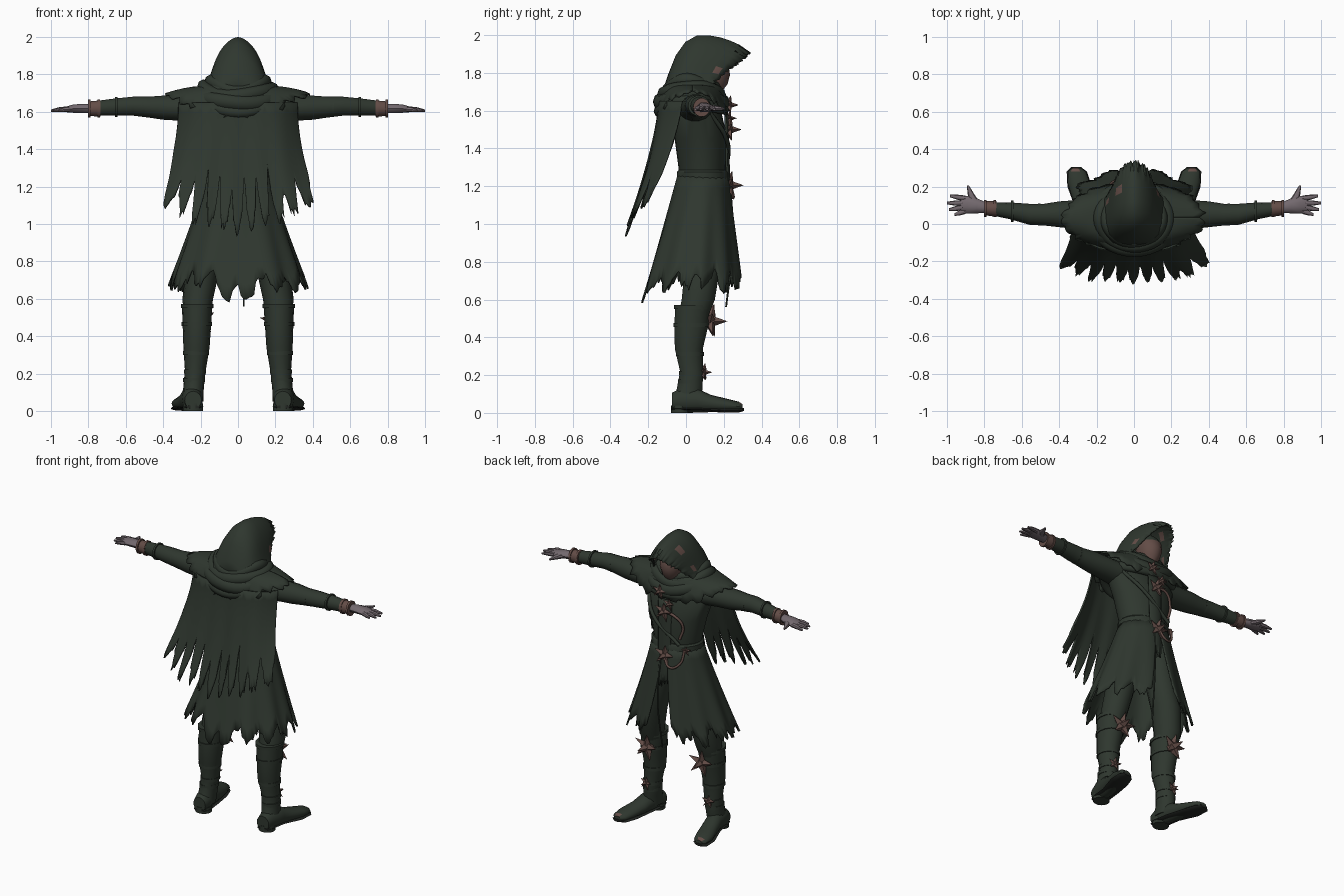
import bpy, bmesh, math, random
from math import sin, cos, pi
from mathutils import Vector

random.seed(7)
old = bpy.data.objects.get("Cube")
if old:
    bpy.data.objects.remove(old, do_unlink=True)


def material(name, *rgb):
    m = bpy.data.materials.new(name)
    m.use_nodes = True
    m.diffuse_color = (*rgb, 1)
    m.node_tree.nodes["Principled BSDF"].inputs["Base Color"].default_value = (*rgb, 1)
    return m


CLOTH = material("dark green cloth", .028, .038, .028)
SKIN = material("ashen skin", .17, .14, .155)
RUST = material("rusty brown", .125, .073, .062)
SOLE = material("dark sole", .016, .019, .016)


def finish(name, bm, mat, thick=0, angle=40):
    bmesh.ops.recalc_face_normals(bm, faces=bm.faces)
    me = bpy.data.meshes.new(name)
    bm.to_mesh(me)
    bm.free()
    me.materials.append(mat)
    me.shade_smooth()
    me.set_sharp_from_angle(angle=math.radians(angle))
    ob = bpy.data.objects.new(name, me)
    bpy.context.collection.objects.link(ob)
    if thick:
        mod = ob.modifiers.new("thickness", "SOLIDIFY")
        mod.thickness = thick
        mod.offset = 0
    return ob


def recolour(ob, mat, rule):
    """Give a second material to the faces whose centre passes the rule."""
    ob.data.materials.append(mat)
    for f in ob.data.polygons:
        f.material_index = int(rule(f.center))


def skin(name, rings, mat, closed=True, thick=0, angle=40):
    """Bridge rows of points; closed rows become capped tubes."""
    bm = bmesh.new()
    rows = [[bm.verts.new(p) for p in r] for r in rings]
    n = len(rows[0])
    for a, b in zip(rows, rows[1:]):
        for i in range(n if closed else n - 1):
            k = (i + 1) % n
            bm.faces.new((a[i], a[k], b[k], b[i]))
    if closed:
        bm.faces.new(rows[0])
        bm.faces.new(rows[-1])
    return finish(name, bm, mat, thick, angle)


def tube(name, sections, mat, axis="z", side=1, n=14):
    """Loft ellipses (position, centre a, centre b, radius a, radius b) along an axis."""
    rings = []
    for t, ca, cb, ra, rb in sections:
        ring = []
        for i in range(n):
            a = 2 * pi * i / n
            p, q = ca + ra * cos(a), cb + rb * sin(a)
            x, y, z = {"z": (p, q, t), "y": (p, t, q), "x": (t, p, q)}[axis]
            ring.append((side * x, y, z))
        rings.append(ring)
    return skin(name, rings, mat)


def ragged(cols, strand, deep, fine, sharp=1.3):
    """Length of each column for a torn hem made of pointed strands."""
    out, gap = [], 1
    for i in range(cols + 1):
        if i % strand == strand // 2:
            gap = random.uniform(.45, 1)
        p = abs(2 * (i % strand) / strand - 1)
        out.append(1 - deep * gap * p ** sharp - fine * random.random())
    return out


def cloth(name, f, cols, rows, ends):
    pts = [[f(i / cols, j / rows * ends[i]) for i in range(cols + 1)]
           for j in range(rows + 1)]
    return skin(name, pts, CLOTH, closed=False, thick=.01)


def star(name, centre, size, facing=(0, 1, 0)):
    """Spiked metal star: prongs in a plane plus one pointing out."""
    bm = bmesh.new()
    out = Vector(facing).normalized()
    u = out.orthogonal().normalized()
    v = out.cross(u)
    prongs = [u * cos(k * pi / 2.5 + .3) + v * sin(k * pi / 2.5 + .3) + out * .25
              for k in range(5)] + [out]
    for d in prongs:
        new = bmesh.ops.create_cone(bm, cap_ends=True, segments=4, radius1=size * .36,
                                    radius2=0, depth=size)["verts"]
        rot = Vector((0, 0, 1)).rotation_difference(d).to_matrix()
        for w in new:
            w.co = Vector(centre) + rot @ (w.co + Vector((0, 0, size / 2)))
    return finish(name, bm, RUST, angle=20)


def cord(name, points, radius, mat):
    cu = bpy.data.curves.new(name, "CURVE")
    cu.dimensions = "3D"
    cu.bevel_depth = radius
    cu.bevel_resolution = 1
    cu.resolution_u = 6
    cu.materials.append(mat)
    sp = cu.splines.new("BEZIER")
    sp.bezier_points.add(len(points) - 1)
    for b, p in zip(sp.bezier_points, points):
        b.co = p
        b.handle_left_type = b.handle_right_type = "AUTO"
    bpy.context.collection.objects.link(bpy.data.objects.new(name, cu))


# Torso and belt
tube("torso", [(1.2, 0, .09, .15, .12), (1.3, 0, .085, .165, .125), (1.45, 0, .08, .2, .14),
               (1.58, 0, .06, .24, .13), (1.67, 0, .05, .17, .1), (1.74, 0, .06, .08, .08)],
     CLOTH, n=24)
tube("belt", [(1.215, 0, .09, .165, .13), (1.22, 0, .09, .175, .138),
              (1.275, 0, .09, .175, .138), (1.285, 0, .09, .165, .13)], CLOTH, n=24)

# Hood, drawn as arches from the rim to the nape
arches = [(.345, 1.905, .13, 1.72, .11), (.28, 1.945, .11, 1.71, .125),
          (.23, 1.967, .09, 1.71, .13), (.18, 1.983, .07, 1.7, .135),
          (.12, 1.994, .05, 1.7, .138), (.06, 1.994, .03, 1.7, .14),
          (0, 1.96, 0, 1.7, .142), (-.05, 1.89, -.05, 1.69, .138),
          (-.09, 1.79, -.1, 1.68, .11), (-.12, 1.7, -.12, 1.67, .03)]
rings = []
for k, (ty, tz, by, bz, w) in enumerate(arches):
    row = []
    for i in range(65):
        t = pi * i / 64
        s = max(sin(t), 0) ** .85
        tear = random.uniform(-.024, .006) if k == 0 else 0
        x = cos(t) * abs(cos(t)) ** .18 * (w + .05 * (1 - s) ** 4)
        row.append((x, by + (ty - by) * s + tear, bz + (tz - bz) * s))
    rings.append(row)
hood = skin("hood", rings, CLOTH, closed=False, thick=.01)
spots = [Vector(p) for p in ((-.075, .18, 1.915), (-.12, .12, 1.79), (.105, .16, 1.81))]
recolour(hood, RUST, lambda c: any((c - p).length < .028 for p in spots))

# Masked face under the hood
face = tube("face", [(1.69, 0, .12, .04, .06), (1.74, 0, .14, .062, .08),
                     (1.79, 0, .145, .076, .088), (1.84, 0, .14, .078, .085),
                     (1.88, 0, .125, .07, .07), (1.92, 0, .1, .045, .05)], RUST, n=16)
recolour(face, CLOTH, lambda c: c.z > 1.85)

# Wrapped scarf folds
for k, (z, rx, ry, r) in enumerate([(1.745, .15, .13, .03), (1.71, .185, .15, .034),
                                    (1.672, .215, .17, .036), (1.635, .235, .175, .026)]):
    n, m = 36, 8
    bm = bmesh.new()
    grid = []
    for i in range(n):
        a = 2 * pi * i / n
        drop = .045 * sin(a) ** 2 + .008 * sin(3 * a + 2 * k)
        grid.append([bm.verts.new(((rx + r * cos(b)) * cos(a), .03 + (ry + r * cos(b)) * sin(a),
                                   z + .015 - drop + 1.2 * r * sin(b)))
                     for b in (2 * pi * j / m for j in range(m))])
    for i in range(n):
        for j in range(m):
            p, q, t = grid[i], grid[(i + 1) % n], (j + 1) % m
            bm.faces.new((p[j], q[j], q[t], p[t]))
    finish("scarf_fold", bm, CLOTH, angle=60)


# Torn shoulder mantle
def mantle(u, w):
    a = 2 * pi * u
    return ((.15 + .25 * w) * cos(a), .035 + (.13 + .06 * w) * sin(a),
            1.735 - w * w * (.045 + .145 * sin(a) ** 2))


hem = ragged(96, 4, .16, .1)
hem[-1] = hem[0]
cloth("mantle", mantle, 96, 5, hem)


# Torn cape hanging behind, cut by narrow slits
def cape(u, w):
    s = 2 * u - 1
    fold = .006 * w * sin(16 * s)
    return (s * (.315 + .12 * w * w), -.14 + .12 * s ** 4 - .18 * w ** 1.4 + fold,
            1.65 - w * (.72 - .17 * s * s))


cloth("cape", cape, 132, 10, ragged(132, 12, .46, .1, 2.2))


# Coat skirt, split at the +y side
def skirt(u, w):
    gap = .09 + .22 * w
    a = pi / 2 + gap + u * (2 * pi - 2 * gap)
    k = 1 + .035 * w * sin(11 * a)
    x = (.165 + .215 * w ** 1.1) * k * cos(a)
    y = .09 - .06 * w + (.13 + .145 * w) * k * sin(a)
    tail = .13 * math.exp(-(x / .07) ** 2) if y < 0 else 0
    return x, y, 1.26 - w * (.635 + tail)


cloth("coat_skirt", skirt, 140, 8, ragged(140, 10, .2, .1))


# Narrow torn front panel
def panel(u, w):
    s = 2 * u - 1
    return .01 + s * (.05 - .01 * w), .22 + .015 * w - .012 * s * s, 1.58 - .6 * w


cloth("front_panel", panel, 16, 8, ragged(16, 4, .12, .06))

for side in (1, -1):
    tag = "left_" if side == 1 else "right_"
    # Sleeve, wrist wrap and bracelets
    tube(tag + "sleeve", [(.18, .05, 1.61, .09, .07), (.3, .05, 1.618, .078, .068),
                          (.4, .052, 1.622, .069, .066), (.48, .05, 1.625, .058, .057),
                          (.56, .052, 1.63, .056, .052), (.66, .07, 1.625, .045, .047),
                          (.75, .08, 1.62, .036, .04)], CLOTH, "x", side)
    for x, y in ((.5, .051), (.645, .068)):
        tube(tag + "sleeve_tie", [(x, y, 1.626, .058, .055), (x + .012, y, 1.626, .058, .055)],
             CLOTH, "x", side)
    tube(tag + "wrist_wrap", [(.735, .08, 1.618, .042, .044), (.8, .085, 1.616, .038, .04)],
         RUST, "x", side)
    for x in (.738, .788):
        tube(tag + "bracelet", [(x, .082, 1.617, .045, .05), (x + .014, .083, 1.617, .045, .05)],
             RUST, "x", side)
    # Hand
    tube(tag + "palm", [(.79, .088, 1.617, .028, .026), (.84, .097, 1.618, .04, .026),
                        (.89, .103, 1.616, .048, .022), (.925, .105, 1.612, .042, .014)],
         SKIN, "x", side, 10)
    for x0, y0, x1, y1 in [(.9, .07, .96, .05), (.91, .09, .99, .077), (.91, .112, 1, .112),
                           (.9, .136, .985, .15)]:
        tube(tag + "finger", [(x0, y0, 1.614, .016, .015), ((x0 + x1) / 2, (y0 + y1) / 2, 1.612, .014, .013),
                              (x1, y1, 1.606, .007, .006)], SKIN, "x", side, 8)
    tube(tag + "thumb", [(.1, .84, 1.615, .028, .018), (.15, .868, 1.613, .02, .016),
                         (.205, .888, 1.61, .006, .006)], SKIN, "y", side, 8)

    # Trousers and boot shaft
    tube(tag + "trouser", [(1.22, .08, .09, .075, .1), (.95, .13, .09, .09, .1),
                           (.75, .19, .085, .09, .095), (.6, .215, .065, .082, .09),
                           (.5, .22, .035, .07, .08)], CLOTH, side=side)
    tube(tag + "boot_shaft", [(.57, .218, .035, .082, .094), (.46, .22, .028, .076, .092),
                              (.34, .222, .015, .07, .076), (.22, .228, .03, .056, .063),
                              (.12, .238, .018, .055, .07), (.05, .24, 0, .055, .075)],
         CLOTH, side=side)
    for z, cx, cy, rx, ry in [(.55, .218, .034, .087, .099), (.455, .22, .028, .081, .097),
                              (.3, .225, .02, .07, .076), (.2, .23, .029, .06, .067),
                              (.155, .235, .023, .059, .067)]:
        tube(tag + "boot_strap", [(z, cx, cy, rx, ry), (z + .022, cx, cy, rx, ry)],
             CLOTH, side=side)
    # Foot with a worn toe, sole and heel
    foot = tube(tag + "foot", [(-.075, .24, .058, .045, .048), (-.03, .243, .065, .056, .065),
                               (.06, .255, .065, .056, .064), (.13, .27, .05, .058, .046),
                               (.22, .295, .04, .06, .034), (.28, .305, .034, .048, .025),
                               (.3, .308, .032, .025, .014)], CLOTH, "y", side, 16)
    recolour(foot, RUST, lambda c: c.y > .25 and c.z > .045 and abs(c.x) > .29)
    tube(tag + "sole", [(-.078, .24, .022, .04, .008), (-.03, .24, .022, .056, .01),
                        (.07, .253, .02, .056, .01), (.2, .29, .013, .066, .012),
                        (.28, .306, .014, .054, .012), (.306, .31, .018, .025, .008)],
         SOLE, "y", side, 12)
    tube(tag + "heel", [(0, .24, -.03, .054, .05), (.04, .24, -.03, .054, .05)],
         CLOTH, side=side)
    # Leg spikes
    star(tag + "knee_star", (side * .205, .125, .485), .095, (side * .1, 1, 0))
    star(tag + "ankle_star", (side * .235, .09, .215), .05, (side * .2, 1, 0))

# Chest stars, cords and hanging line
for x, z, size in [(0, 1.205, .08), (.01, 1.5, .07), (-.03, 1.56, .045), (.04, 1.63, .055)]:
    star("chest_star", (x, .225, z), size)
star("hip_star", (-.13, .185, 1.25), .035, (-.6, 1, 0))
cord("chest_cord", [(.01, .23, 1.5), (-.07, .23, 1.49), (-.12, .205, 1.42),
                    (-.1, .21, 1.33)], .009, RUST)
cord("belt_cord", [(0, .235, 1.21), (-.05, .25, 1.14), (-.11, .225, 1.17), (-.13, .2, 1.26)],
     .008, RUST)
cord("hanging_cord", [(.03, .235, 1.2), (.04, .25, .9), (.03, .212, .56)], .005, CLOTH)
cord("shoulder_strap", [(.2, .12, 1.6), (.1, .215, 1.45), (-.1, .215, 1.29)], .012, CLOTH)
